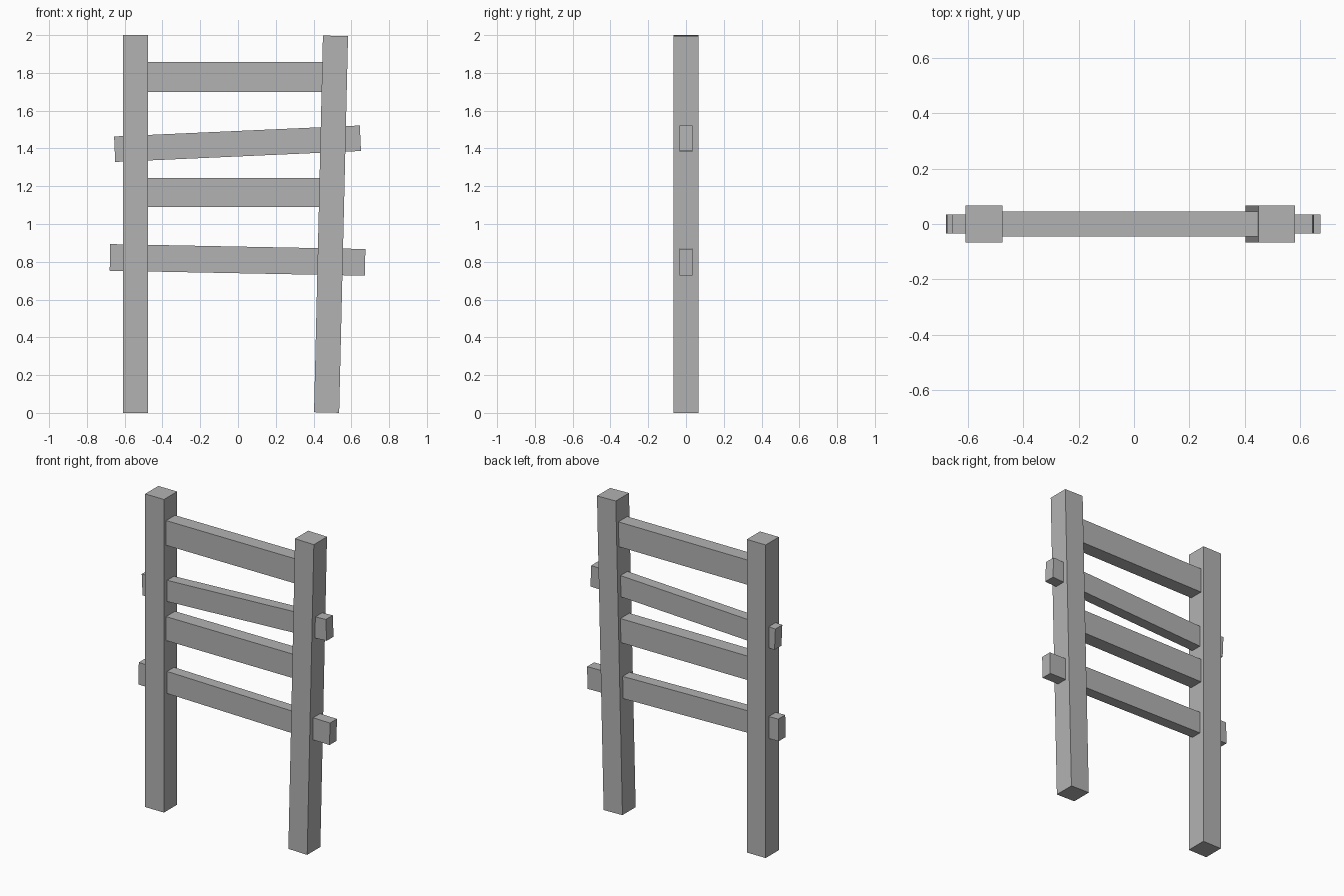
import bpy
import math
from mathutils import Vector

if "Cube" in bpy.data.objects:
    bpy.data.objects.remove(bpy.data.objects["Cube"], do_unlink=True)

GREY = (0.45, 0.45, 0.45, 1)
mat = bpy.data.materials.new("plain grey")
mat.use_nodes = True
mat.diffuse_color = GREY
mat.node_tree.nodes["Principled BSDF"].inputs["Base Color"].default_value = GREY


def beam(name, start, end, height, depth):
    """Square-cut timber running between two (x, z) points in the fence plane."""
    a, b = Vector((start[0], 0, start[1])), Vector((end[0], 0, end[1]))
    run = b - a
    bpy.ops.mesh.primitive_cube_add(size=1, location=(a + b) / 2)
    ob = bpy.context.object
    ob.name = name
    ob.scale = (run.length, depth, height)
    ob.rotation_euler.y = -math.atan2(run.z, run.x)
    ob.data.materials.append(mat)
    return ob


# Upright post and leaning post
beam("upright_post", (-0.543, 0), (-0.543, 2), 0.133, 0.133)
beam("leaning_post", (0.469, 0.002), (0.516, 1.996), 0.133, 0.133)

# Level rails, ending inside the posts
for name, z, height in (("top_rail", 1.778, 0.158), ("middle_rail", 1.167, 0.153)):
    beam(name, (-0.54, z), (0.49, z), height, 0.09)

# Crooked rails, poking out past the posts
beam("upper_crooked_rail", (-0.653, 1.396), (0.648, 1.454), 0.135, 0.07)
beam("lower_crooked_rail", (-0.678, 0.823), (0.673, 0.797), 0.141, 0.07)
